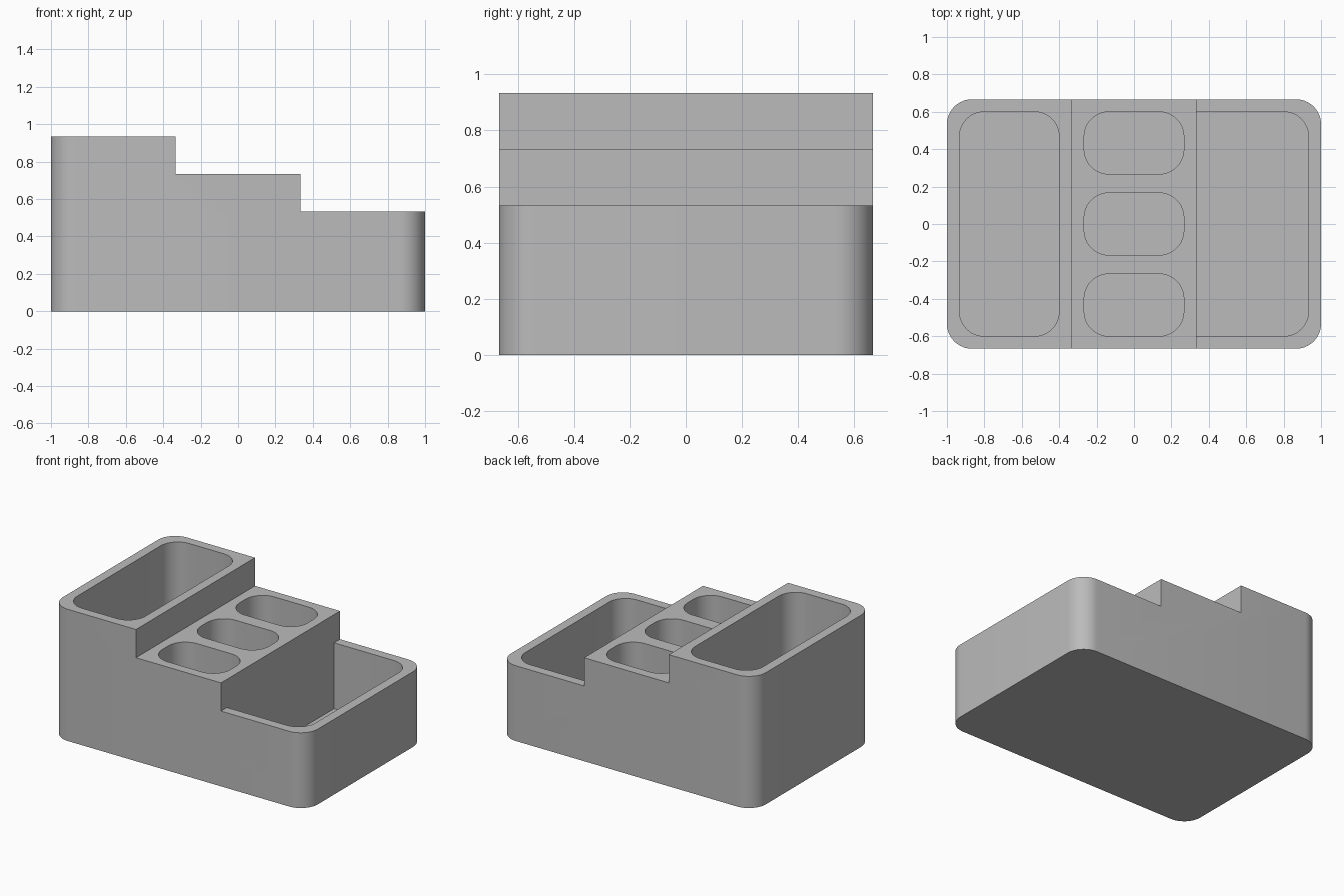
import bpy, bmesh, math

if "Cube" in bpy.data.objects:
    bpy.data.objects.remove(bpy.data.objects["Cube"])

WALL, FLOOR, RADIUS = 0.0667, 0.0667, 0.1333
STEP = 1 / 3
HALF_Y = 2 / 3


def rounded_prism(name, x0, x1, y0, y1, z0, z1, r_left=RADIUS, r_right=RADIUS, segs=12):
    """Upright prism with rounded vertical corners; radius 0 gives a square corner."""
    outline = []
    corners = [(x1, y1, -1, -1, r_right), (x0, y1, 1, -1, r_left),
               (x0, y0, 1, 1, r_left), (x1, y0, -1, 1, r_right)]
    for i, (cx, cy, sx, sy, r) in enumerate(corners):
        for k in range(segs + 1 if r else 1):
            a = math.pi / 2 * (i + k / segs)
            outline.append((cx + sx * r + r * math.cos(a), cy + sy * r + r * math.sin(a), z0))
    bm = bmesh.new()
    base = bm.faces.new([bm.verts.new(p) for p in outline])
    top = bmesh.ops.extrude_face_region(bm, geom=[base])["geom"]
    bmesh.ops.translate(bm, vec=(0, 0, z1 - z0),
                        verts=[v for v in top if isinstance(v, bmesh.types.BMVert)])
    bmesh.ops.recalc_face_normals(bm, faces=bm.faces)
    mesh = bpy.data.meshes.new(name)
    bm.to_mesh(mesh)
    bm.free()
    obj = bpy.data.objects.new(name, mesh)
    bpy.context.collection.objects.link(obj)
    return obj


def cut(target, cutter):
    """Subtract the cutter from the target and remove it."""
    cutter.hide_render = True
    mod = target.modifiers.new("cut", "BOOLEAN")
    mod.operation, mod.solver, mod.object = "DIFFERENCE", "EXACT", cutter
    bpy.ops.object.modifier_apply(modifier=mod.name)
    bpy.data.objects.remove(cutter)


# Outer body at full height
body = rounded_prism("stepped_organizer", -1, 1, -HALF_Y, HALF_Y, 0, 0.9333)
bpy.context.view_layer.objects.active = body
body.select_set(True)

# Steps down towards the right
for x, z in ((-STEP, 0.7333), (STEP, 0.5333)):
    cut(body, rounded_prism("step_cutter", x, 1.2, -1, 1, z, 1.2, 0, 0))

# Tall compartment on the left
inner_y = HALF_Y - WALL
cut(body, rounded_prism("tall_pocket", -1 + WALL, -STEP - WALL, -inner_y, inner_y, FLOOR, 1.2))

# Three small compartments on the middle step
for y in (-0.4333, 0, 0.4333):
    cut(body, rounded_prism("small_pocket", -STEP + WALL, STEP - WALL,
                            y - STEP / 2, y + STEP / 2, FLOOR, 1.2))

# Low compartment, square against the middle step
cut(body, rounded_prism("low_pocket", STEP, 1 - WALL, -inner_y, inner_y, FLOOR, 1.2, r_left=0))

# Single grey finish
grey = bpy.data.materials.new("grey_plastic")
grey.diffuse_color = (0.5, 0.5, 0.5, 1)
grey.use_nodes = True
grey.node_tree.nodes["Principled BSDF"].inputs["Base Color"].default_value = grey.diffuse_color
body.data.materials.clear()
body.data.materials.append(grey)
for poly in body.data.polygons:
    poly.material_index = 0
bpy.ops.object.shade_smooth_by_angle(angle=math.radians(30))
